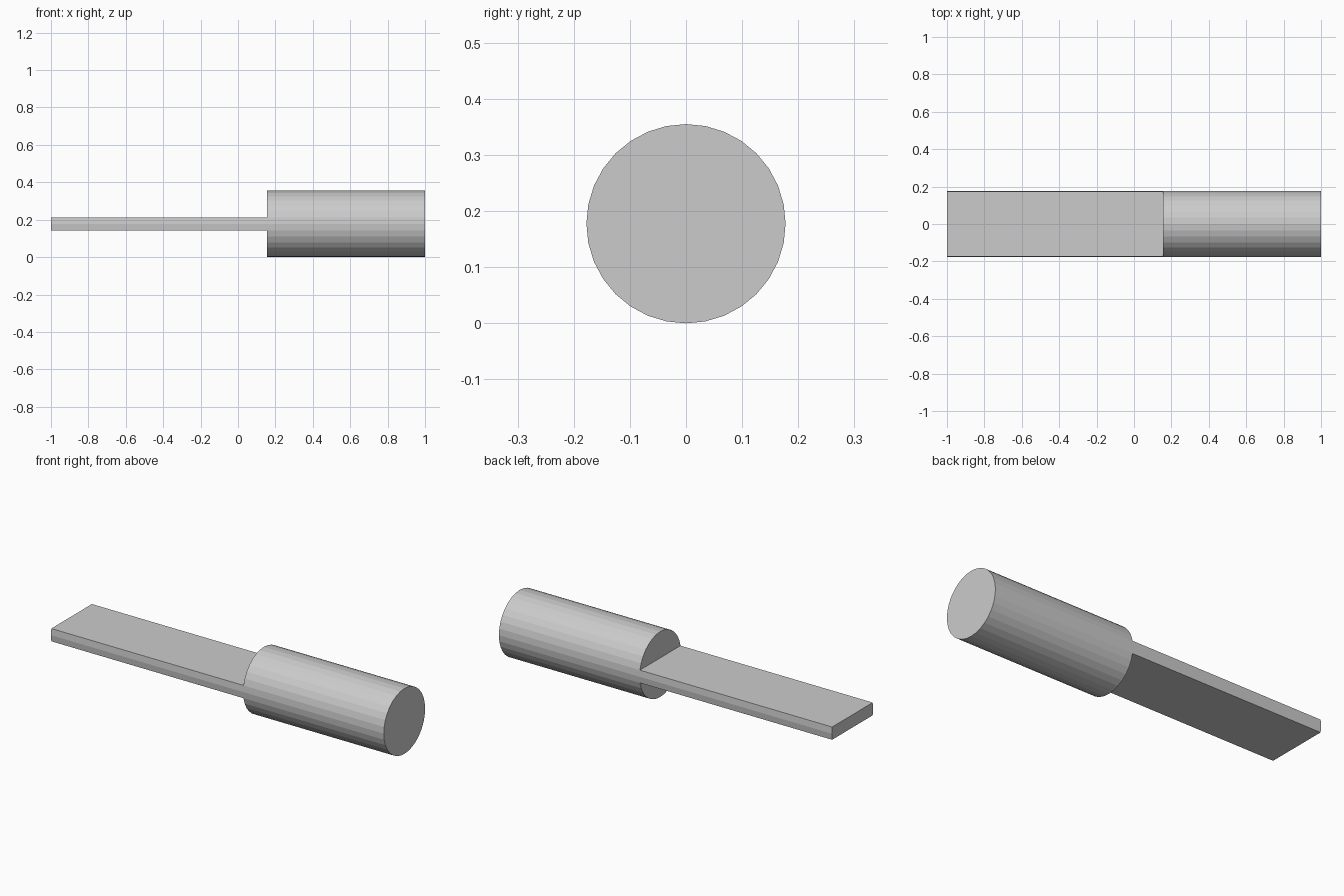
import bpy, bmesh
from math import sin, cos, pi

if "Cube" in bpy.data.objects:
    bpy.data.objects.remove(bpy.data.objects["Cube"])

SIDES, R = 32, 0.1775
X_END, X_STEP, X_TIP = 1.0, 0.155, -1.0

bm = bmesh.new()


def ring(x, indices):
    """Points of the round section at x, by side index."""
    return {i: bm.verts.new((x, R * cos(2 * pi * i / SIDES), R + R * sin(2 * pi * i / SIDES)))
            for i in indices}


def bridge(a, b, order):
    for i, j in zip(order, order[1:] + order[:1]):
        bm.faces.new((a[i], a[j], b[j], b[i]))


# Round body with its end cap
full = list(range(SIDES))
end, step = ring(X_END, full), ring(X_STEP, full)
bridge(end, step, full)
bm.faces.new([end[i] for i in full])

# Shoulders above and below the flat tang
h = SIDES // 2
bm.faces.new([step[i] for i in range(1, h)])
bm.faces.new([step[i] for i in range(h + 1, SIDES)])

# Flat tang: the middle slice of the round section carried to the tip
flat = [SIDES - 1, 0, 1, h - 1, h, h + 1]
tip = ring(X_TIP, flat)
bridge(step, tip, flat)
bm.faces.new([tip[i] for i in flat])

bmesh.ops.recalc_face_normals(bm, faces=bm.faces)
mesh = bpy.data.meshes.new("shaft_with_flat_tang")
bm.to_mesh(mesh)
bm.free()
obj = bpy.data.objects.new("shaft_with_flat_tang", mesh)
bpy.context.collection.objects.link(obj)
